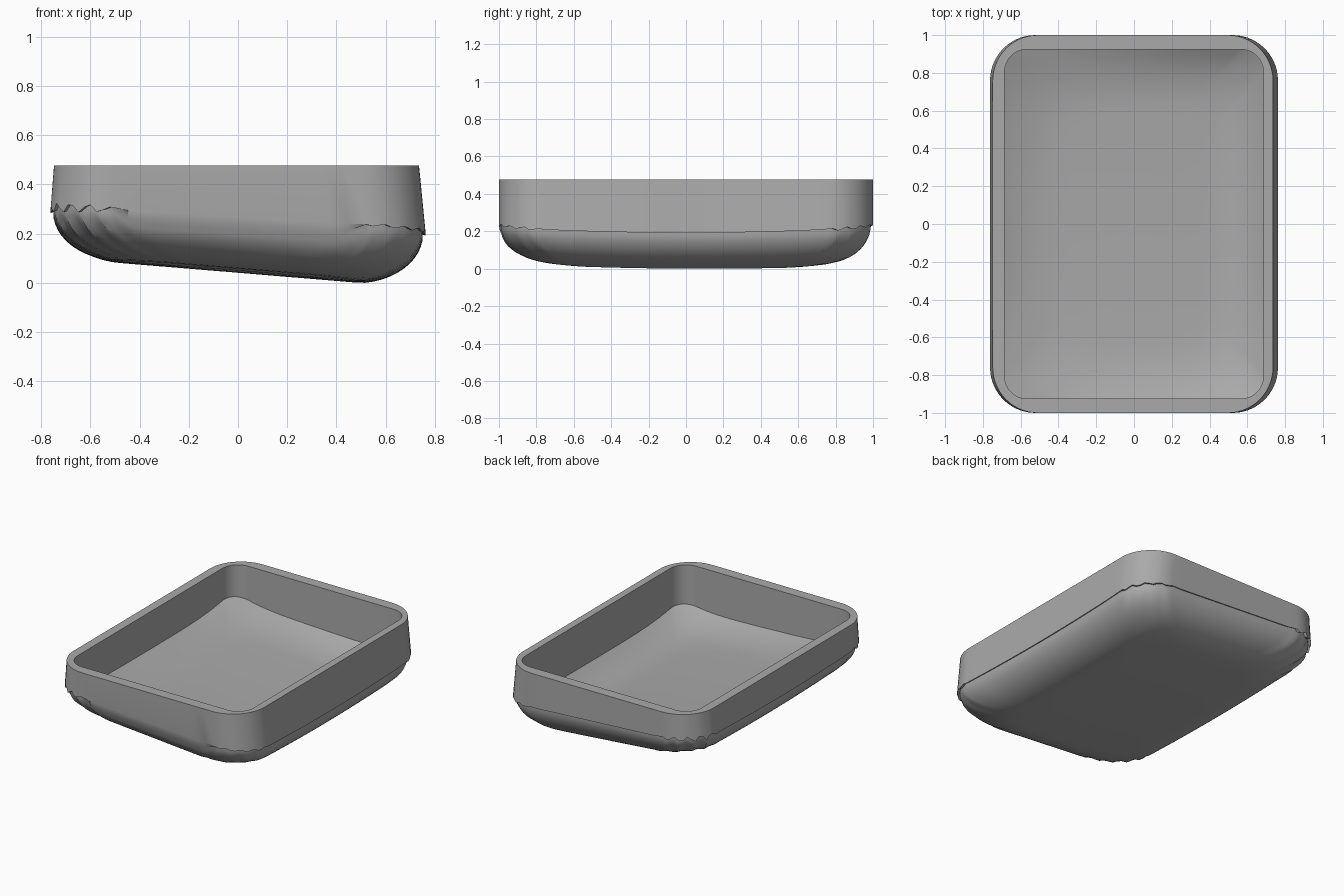
import bpy, bmesh, math

cube = bpy.data.objects.get("Cube")
if cube:
    bpy.data.objects.remove(cube, do_unlink=True)

ARC, SIDE = 14, 14  # segments per corner and per straight side


def outline(hx, hy, r, cx=0.0):
    """Rounded rectangle as a counter-clockwise list of (x, y)."""
    corners = [(1, 1), (-1, 1), (-1, -1), (1, -1)]
    arcs = []
    for k, (sx, sy) in enumerate(corners):
        arcs.append([(cx + sx * (hx - r) + r * math.cos((k + i / ARC) * math.pi / 2),
                      sy * (hy - r) + r * math.sin((k + i / ARC) * math.pi / 2))
                     for i in range(ARC + 1)])
    pts = []
    for k, arc in enumerate(arcs):
        a, b = arc[-1], arcs[(k + 1) % 4][0]
        pts += arc
        pts += [(a[0] + (b[0] - a[0]) * i / SIDE, a[1] + (b[1] - a[1]) * i / SIDE)
                for i in range(1, SIDE)]
    return pts


def bottom_z(x, y):
    """Tilted, slightly bowed underside."""
    return 0.043 - 0.083 * max(-0.6, min(0.51, x)) + 0.025 * (y - 0.1) ** 2


def corner_weight(x, y):
    wx = min(1, max(0, (abs(x) - 0.45) / 0.12))
    wy = min(1, max(0, (abs(y) - 0.72) / 0.12))
    return wx * wy


def seam_z(x, y, i):
    """Lower edge of the wall, ragged around the corners."""
    jag = 0.014 * math.sin(i * 1.9) + 0.008 * math.sin(i * 4.3 + 1)
    return 0.258 - 0.06 * x + 0.03 * (y * y - 0.6) + jag * corner_weight(x, y)


def crease_z(x, y):
    """Where the inner wall meets the dished floor."""
    return 0.19 - 0.04 * x + 0.06 * (abs(x) / 0.685 * abs(y) / 0.925) ** 4


bm = bmesh.new()
rings = []


def add_ring(points):
    rings.append([bm.verts.new(p) for p in points])


# dished floor, from the middle out to the inner wall
D = 0.34
floor_edge = outline(0.685, 0.925, 0.12)
crease = [crease_z(x, y) for x, y in floor_edge]
for s in (0.06, 0.35, 0.7):
    inner = outline(0.685 - D, 0.925 - D, 0.2)
    add_ring([(x * s, y * s, bottom_z(x * s, y * s) + 0.07) for x, y in inner])
for k in range(11):
    t = k / 10
    d = D * (1 - t)
    ring = outline(0.685 - d, 0.925 - d, 0.12 + 0.08 * (1 - t))
    add_ring([(x, y, (bottom_z(x, y) + 0.07) * (1 - t ** 2.6) + c * t ** 2.6)
              for (x, y), c in zip(ring, crease)])

# inner wall, flat rim and tapered outer wall
TOP = 0.48
add_ring([(x, y, TOP) for x, y in floor_edge])
add_ring([(x, y, TOP) for x, y in outline(0.742, 1.0, 0.24, -0.006)])
skirt = outline(0.762, 1.0, 0.24)
seam = [seam_z(x, y, i) for i, (x, y) in enumerate(skirt)]
add_ring([(x, y, z) for (x, y), z in zip(skirt, seam)])

# rounded underside tucked slightly behind the wall, blended in at the front
ledge = outline(0.75, 0.988, 0.245)
top_hull = []
for (x, y), (sx, sy), z in zip(ledge, skirt, seam):
    if y < -0.9 and abs(x) < 0.46:
        top_hull.append((sx, sy + 0.003, z - 0.03))
    else:
        top_hull.append((x, y, z + 0.004))
add_ring(top_hull)
W = 0.27
for k in range(1, 13):
    a = k / 12 * math.pi / 2
    d = W * (1 - math.cos(a))
    ring = outline(0.752 - d, 0.99 - d, 0.245 + 0.2 * d)
    pts = []
    for (x, y), (hx, hy, hz) in zip(ring, top_hull):
        zb = bottom_z(x, y)
        pts.append((x, y, zb + (hz - zb) * (1 - math.sin(a))))
    add_ring(pts)
last = outline(0.752 - W, 0.99 - W, 0.245 + 0.2 * W)
for s in (0.7, 0.35, 0.06):
    add_ring([(x * s, y * s, bottom_z(x * s, y * s)) for x, y in last])

# skin the rings and close both centres
for a, b in zip(rings, rings[1:]):
    n = len(a)
    for i in range(n):
        j = (i + 1) % n
        bm.faces.new((a[i], b[i], b[j], a[j]))
bm.faces.new(rings[0])
bm.faces.new(rings[-1])
bmesh.ops.recalc_face_normals(bm, faces=bm.faces)

# rest the tray on the ground
low = min(v.co.z for v in bm.verts)
for v in bm.verts:
    v.co.z -= low

mesh = bpy.data.meshes.new("tray")
bm.to_mesh(mesh)
bm.free()
tray = bpy.data.objects.new("tray", mesh)
bpy.context.collection.objects.link(tray)

grey = bpy.data.materials.new("plain grey")
grey.use_nodes = True
colour = (0.4, 0.4, 0.4, 1)
grey.diffuse_color = colour
grey.node_tree.nodes["Principled BSDF"].inputs["Base Color"].default_value = colour
mesh.materials.append(grey)

bpy.ops.object.select_all(action="DESELECT")
tray.select_set(True)
bpy.context.view_layer.objects.active = tray
bpy.ops.object.shade_smooth_by_angle(angle=math.radians(35))
